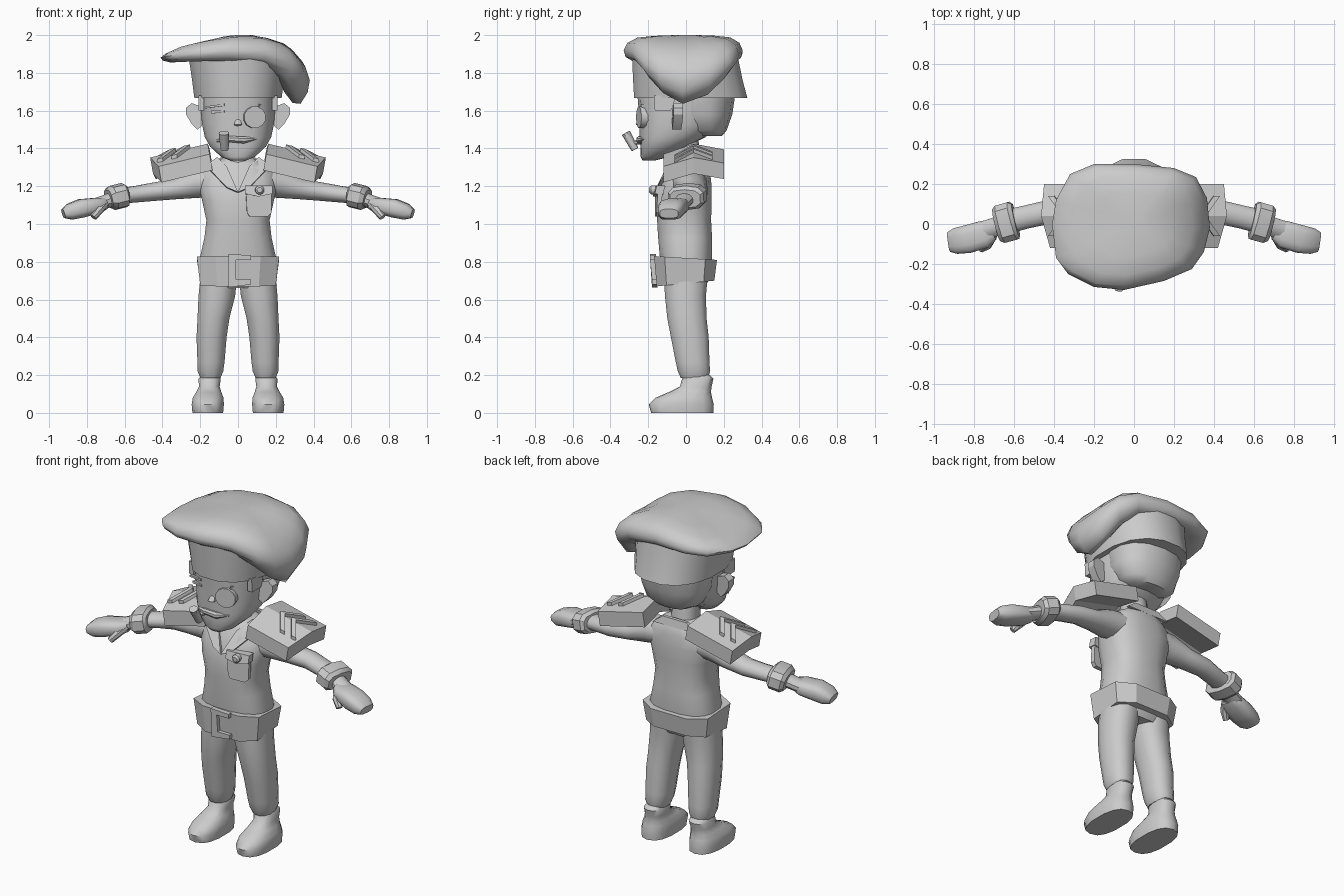
import bpy, bmesh, math
from mathutils import Vector

grey = bpy.data.materials.new("plain_grey")
grey.diffuse_color = (0.6, 0.6, 0.6, 1)


def finish(name, bm, mirror=False, angle=40):
    bmesh.ops.recalc_face_normals(bm, faces=bm.faces)
    me = bpy.data.meshes.new(name)
    bm.to_mesh(me)
    bm.free()
    ob = bpy.data.objects.new(name, me)
    bpy.context.collection.objects.link(ob)
    me.materials.append(grey)
    bpy.ops.object.select_all(action='DESELECT')
    ob.select_set(True)
    bpy.context.view_layer.objects.active = ob
    bpy.ops.object.shade_smooth_by_angle(angle=math.radians(angle))
    if mirror:
        ob.modifiers.new("mirror", 'MIRROR').use_mirror_merge = False
    return ob


def skin(name, rings, mirror=False, angle=40):
    """Join rings of points into a closed, capped surface."""
    bm = bmesh.new()
    vs = [[bm.verts.new(p) for p in r] for r in rings]
    n = len(vs[0])
    for a, b in zip(vs, vs[1:]):
        for i in range(n):
            j = (i + 1) % n
            bm.faces.new((a[i], a[j], b[j], b[i]))
    bm.faces.new(vs[0])
    bm.faces.new(vs[-1])
    return finish(name, bm, mirror, angle)


def oval(n, p):
    """Unit super-ellipse points."""
    f = lambda v: math.copysign(abs(v) ** (2 / p), v)
    return [(f(math.cos(t)), f(math.sin(t))) for t in
            ((i + 0.5) * 2 * math.pi / n for i in range(n))]


def stack(name, rings, n=14, p=2.3, **kw):
    """Horizontal rings given as (x, y, z, rx, ry)."""
    return skin(name, [[(x + rx * u, y + ry * v, z) for u, v in oval(n, p)]
                       for x, y, z, rx, ry in rings], **kw)


def tube(name, stops, n=10, p=2, **kw):
    """Rings across a path; stops are (x, y, z, side radius, upward radius)."""
    pts = [Vector(s[:3]) for s in stops]
    rings = []
    for i, s in enumerate(stops):
        d = (pts[min(i + 1, len(pts) - 1)] - pts[max(i - 1, 0)]).normalized()
        side = d.cross(Vector((0, 0, 1))).normalized()
        up = side.cross(d)
        rings.append([pts[i] + side * u * s[3] + up * v * s[4] for u, v in oval(n, p)])
    return skin(name, rings, **kw)


def slab(name, outline, thick, **kw):
    """Flat or bent outline pushed along a thickness vector."""
    t = Vector(thick)
    return skin(name, [outline, [Vector(q) + t for q in outline]], angle=25, **kw)


# Beret, drooping over the wearer's left ear
rim = [(-.41, 0), (-.39, -.17), (-.33, -.25), (-.2, -.315), (-.05, -.33), (.15, -.285),
       (.29, -.225), (.35, -.14), (.38, -.02), (.365, .13), (.31, .235), (.2, .28),
       (0, .30), (-.2, .30), (-.32, .25), (-.39, .12)]
layers = [(.64, 1.87, .17, 0), (.76, 1.865, .225, 0), (.87, 1.865, .23, .01),
          (.97, 1.885, .19, .02), (1, 1.92, .16, .04), (.94, 1.96, .13, .06),
          (.78, 1.988, .08, .06), (.5, 1.997, .03, .04), (.2, 2.0, .0, .01)]
rings = []
for s, z, droop, left in layers:
    ring = []
    for x, y in rim:
        c = x / math.hypot(x, y)
        ring.append((x * s, y * s, z - droop * max(0, c) ** 4 - left * max(0, -c) ** 2))
    rings.append(ring)
skin("beret", rings, angle=70)
stack("beret_band", [(0, .025, 1.667, .235, .305), (0, .01, 1.76, .247, .295),
                     (0, -.005, 1.88, .265, .285)], n=16)

# Head, hair and face
stack("head", [(0, -.20, 1.335, .04, .03), (0, -.165, 1.355, .09, .075),
               (0, -.12, 1.41, .15, .12), (0, -.07, 1.46, .178, .175),
               (0, -.035, 1.53, .193, .212), (0, -.03, 1.62, .2, .222),
               (0, -.02, 1.72, .2, .24)], n=18, p=2.4, angle=70)
stack("hair", [(0, .12, 1.465, .11, .07), (0, .105, 1.495, .17, .11),
               (0, .085, 1.58, .203, .16), (0, .085, 1.68, .212, .175)])
stack("neck", [(0, .01, 1.27, .08, .08), (0, -.01, 1.45, .07, .075)])
slab("sideburn", [(.18, -.17, 1.68), (.18, -.165, 1.6), (.18, -.08, 1.6), (.18, -.05, 1.68)],
     (.03, 0, 0), mirror=True)
slab("ear", [(.19, -.075, 1.52), (.215, -.075, 1.50), (.245, -.07, 1.53), (.275, -.065, 1.58),
             (.275, -.065, 1.615), (.245, -.065, 1.64), (.19, -.07, 1.62)],
     (0, .05, 0), mirror=True)
tube("eye_patch", [(.078, -.2, 1.565, .062, .06), (.09, -.25, 1.565, .06, .058)], n=12)
slab("patch_strap", [(.1, -.225, 1.615), (.11, -.225, 1.635), (.205, -.05, 1.635),
                     (.205, -.05, 1.61)], (.005, -.012, 0))
slab("closed_eye", [(-.14, -.215, 1.585), (-.07, -.235, 1.59), (-.07, -.235, 1.6),
                    (-.14, -.215, 1.6)], (-.004, -.012, 0))
slab("eyebrow", [(-.17, -.2, 1.612), (-.07, -.235, 1.625), (-.07, -.235, 1.637),
                 (-.17, -.2, 1.622)], (-.004, -.015, 0))
tube("nose", [(0, -.23, 1.56, .012, .012), (0, -.252, 1.525, .022, .016),
              (0, -.235, 1.51, .018, .01)], n=8)
tube("lips", [(-.11, -.21, 1.44, .01, .008), (-.05, -.245, 1.45, .018, .017),
              (.03, -.247, 1.445, .018, .02), (.095, -.215, 1.452, .01, .006)], n=8)
tube("pipe_stem", [(-.055, -.225, 1.437, .013, .013), (-.07, -.285, 1.43, .015, .015)], n=8)
tube("pipe_bowl", [(-.07, -.27, 1.395, .022, .02), (-.072, -.295, 1.44, .026, .022),
                   (-.075, -.318, 1.482, .028, .024)], n=10)

# Torso with collar
stack("torso", [(0, 0, .66, .15, .10), (0, 0, .72, .2, .13), (0, 0, .82, .205, .14),
                (0, -.005, .93, .18, .145), (0, -.01, 1.02, .17, .145),
                (0, -.01, 1.12, .192, .148), (0, 0, 1.2, .21, .138),
                (0, .01, 1.27, .2, .12), (0, .02, 1.32, .14, .1),
                (0, .02, 1.35, .08, .08)], n=16, p=2.6)
slab("collar", [(.0, -.15, 1.165), (.06, -.135, 1.19), (.17, -.07, 1.305), (.11, .0, 1.35),
                (.06, -.085, 1.30)], (0, -.018, .005), mirror=True)
slab("back_collar", [(-.14, .10, 1.315), (.14, .10, 1.315), (.08, .09, 1.36), (-.08, .09, 1.36)],
     (0, .02, 0))

# Chest pocket and medal
slab("pocket", [(.045, -.14, 1.06), (.06, -.14, 1.04), (.155, -.135, 1.04), (.175, -.13, 1.06),
                (.175, -.125, 1.16), (.04, -.14, 1.16)], (.003, -.025, 0))
slab("pocket_flap", [(.035, -.13, 1.16), (.105, -.13, 1.145), (.18, -.12, 1.16),
                     (.18, -.11, 1.205), (.035, -.12, 1.205)], (.003, -.045, 0))
tube("medal", [(.113, -.15, 1.18, .024, .024), (.115, -.185, 1.18, .024, .024),
               (.115, -.195, 1.18, .014, .014)], n=12)

# Belt, slightly deeper at the front, with an open buckle
belt = []
for r, front, back in ((.2, .67, .70), (.218, .83, .81)):
    ring = []
    for x, y in ((-1, -.11), (-.55, -.165), (.55, -.165), (1, -.11),
                 (1, .10), (.55, .16), (-.55, .16), (-1, .10)):
        t = (y + .165) / .325
        ring.append((x * r, y * (r / .213), front + (back - front) * t))
    belt.append(ring)
skin("belt", belt, angle=20)
slab("buckle", [(-.05, -.15, .665), (.07, -.15, .68), (.07, -.15, .705), (-.01, -.15, .705),
                (-.01, -.16, .81), (.07, -.16, .81), (.07, -.16, .835), (-.05, -.16, .84)],
     (0, -.03, 0))

# Trousers and boots
stack("trouser_leg", [(.1, 0, .74, .10, .12), (.112, -.003, .62, .1, .112),
                      (.13, .005, .5, .087, .107), (.14, .02, .4, .082, .103),
                      (.143, .035, .27, .074, .092), (.146, .042, .22, .07, .088),
                      (.146, .045, .185, .055, .075)], n=12, mirror=True)
stack("boot", [(.16, -.02, 0, .083, .165), (.16, -.025, .045, .087, .172),
               (.158, -.012, .08, .083, .15), (.155, .02, .11, .068, .112),
               (.152, .052, .14, .056, .084), (.15, .062, .18, .06, .083),
               (.15, .062, .2, .045, .065)], n=14, p=2.5, mirror=True, angle=50)

# Arms, cuffs and hands
tube("sleeve", [(.12, .015, 1.225, .10, .08), (.22, .025, 1.215, .085, .08),
                (.33, .045, 1.185, .07, .056), (.45, .055, 1.17, .062, .05),
                (.54, .035, 1.158, .06, .045), (.62, .015, 1.148, .062, .042)],
     n=12, mirror=True)
tube("cuff", [(.592, .02, 1.155, .085, .05), (.605, .017, 1.153, .1, .066),
              (.665, .0, 1.138, .1, .066), (.685, -.005, 1.133, .085, .05)],
     n=10, p=2.8, mirror=True, angle=30)
tube("wrist", [(.64, .005, 1.14, .05, .04), (.71, -.02, 1.115, .05, .037),
               (.76, -.035, 1.1, .05, .035)], n=10, mirror=True)
tube("hand", [(.705, -.035, 1.107, .045, .03), (.745, -.05, 1.098, .07, .042),
              (.83, -.075, 1.083, .072, .05), (.89, -.085, 1.065, .066, .044),
              (.925, -.09, 1.055, .05, .025)], n=12, p=3, mirror=True, angle=50)
tube("thumb", [(.705, -.06, 1.11, .022, .025), (.735, -.105, 1.075, .025, .024),
               (.765, -.125, 1.035, .018, .018)], n=8, mirror=True)


# Shoulder pads with raised chevrons
def pad_z(x, y):
    ridge = .045 * max(0, 1 - abs(y - .04) / .16)
    return 1.38 - .24 * (x - .16) + ridge + .08 * (y - .04)


plan = [(.15, -.12), (.42, -.12), (.465, .04), (.45, .2), (.15, .2), (.16, .04)]
bm = bmesh.new()
top = [bm.verts.new((x, y, pad_z(x, y))) for x, y in plan]
low = [bm.verts.new((x - .015, y, pad_z(x, y) - .085)) for x, y in plan]
for v in (top, low):
    bm.faces.new((v[0], v[1], v[2], v[5]))
    bm.faces.new((v[5], v[2], v[3], v[4]))
for i in range(6):
    j = (i + 1) % 6
    bm.faces.new((top[i], top[j], low[j], low[i]))
finish("shoulder_pad", bm, mirror=True, angle=15)
for k in range(2):
    for label, y1 in (("front", -.06), ("rear", .14)):
        x = .25 + .075 * k
        bar = [(x, .04), (x + .07, y1), (x + .10, y1), (x + .03, .04)]
        slab(f"chevron_{k + 1}_{label}", [(a, b, pad_z(a, b) - .01) for a, b in bar],
             (.005, 0, .028), mirror=True)
